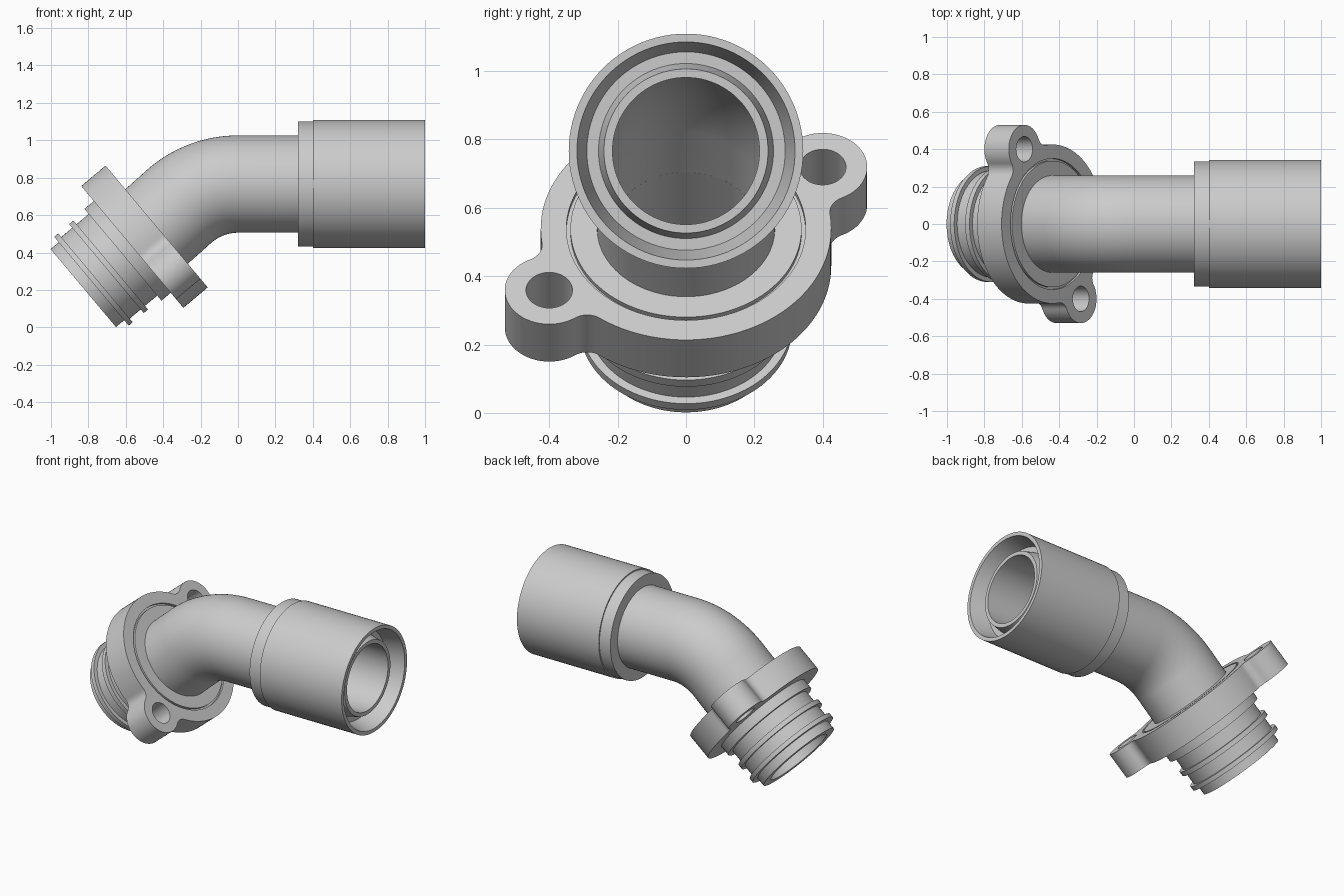
import bpy, bmesh
from math import sin, cos, pi, radians, acos, atan2
from mathutils import Vector, Matrix

cube = bpy.data.objects.get("Cube")
if cube:
    bpy.data.objects.remove(cube, do_unlink=True)

grey = bpy.data.materials.new("light_grey")
grey.use_nodes = True
grey.diffuse_color = (0.6, 0.6, 0.6, 1)
grey.node_tree.nodes["Principled BSDF"].inputs["Base Color"].default_value = (0.6, 0.6, 0.6, 1)

SEG = 96
BEND = radians(40)
PIPE_Z = 0.766
PIPE_R, BORE_R = 0.26, 0.215
SIDE = Vector((0, 1, 0))


def finish(name, bm):
    bmesh.ops.remove_doubles(bm, verts=bm.verts, dist=1e-5)
    bmesh.ops.recalc_face_normals(bm, faces=bm.faces)
    mesh = bpy.data.meshes.new(name)
    bm.to_mesh(mesh)
    bm.free()
    mesh.materials.append(grey)
    mesh.shade_smooth()
    mesh.set_sharp_from_angle(angle=radians(30))
    obj = bpy.data.objects.new(name, mesh)
    bpy.context.collection.objects.link(obj)
    return obj


def frame(origin, axis):
    """Matrix whose local z runs along axis and local x along the model's y."""
    axis = Vector(axis).normalized()
    m = Matrix((SIDE, axis.cross(SIDE), axis)).transposed().to_4x4()
    m.translation = origin
    return m


def ring(bm, m, r, t=0.0):
    return [bm.verts.new(m @ Vector((r * cos(2 * pi * i / SEG), r * sin(2 * pi * i / SEG), t)))
            for i in range(SEG)]


def skin(bm, rings):
    for a, b in zip(rings, rings[1:]):
        n = len(a)
        for i in range(n):
            j = (i + 1) % n
            bm.faces.new((a[i], a[j], b[j], b[i]))


def lathe(name, m, profile):
    bm = bmesh.new()
    skin(bm, [ring(bm, m, r, t) for r, t in profile])
    return finish(name, bm)


def arc(cx, cy, r, a0, a1, n):
    return [Vector((cx + r * cos(a0 + (a1 - a0) * i / n), cy + r * sin(a0 + (a1 - a0) * i / n)))
            for i in range(n + 1)]


# Frames of the straight socket end and the angled flange end
down = Vector((-cos(BEND), 0, -sin(BEND)))
flange_origin = Vector((-0.435, 0, 0.539))
socket_frame = frame((0, 0, PIPE_Z), (1, 0, 0))
flange_frame = frame(flange_origin, down)

# Bent pipe: straight run, arc, straight run to the flange, inside and outside walls
BEND_R = 0.475
stations = [frame((0.32, 0, PIPE_Z), (-1, 0, 0))]
for i in range(25):
    a = BEND * i / 24
    stations.append(frame((-BEND_R * sin(a), 0, PIPE_Z - BEND_R * (1 - cos(a))),
                          (-cos(a), 0, -sin(a))))
stations.append(frame(flange_origin + down * 0.005, down))
bm = bmesh.new()
skin(bm, [ring(bm, m, PIPE_R) for m in stations] +
     [ring(bm, m, BORE_R) for m in reversed(stations)])
finish("bent_pipe", bm)

# Socket: collar, outer shell with tapered mouth, recessed inner tube
lathe("socket", socket_frame, [
    (PIPE_R, 0.32), (0.335, 0.32), (0.335, 0.4), (0.343, 0.4), (0.343, 1),
    (0.319, 1), (0.29, 0.88), (0.256, 0.88), (0.24, 0.95), (BORE_R, 0.95), (BORE_R, 0.32)])

# Spigot: hub inside the flange with face groove, shoulder, two ridges, tip
lathe("spigot", flange_frame, [
    (BORE_R, 0), (0.338, 0), (0.338, 0.015), (0.35, 0.015), (0.35, 0.17),
    (0.32, 0.17), (0.32, 0.235), (0.285, 0.235), (0.285, 0.32), (0.31, 0.32),
    (0.31, 0.35), (0.285, 0.35), (0.285, 0.427), (0.31, 0.427), (0.31, 0.455),
    (0.272, 0.455), (0.272, 0.512), (BORE_R, 0.512), (BORE_R, 0)])

# Flange outline: disc with two lugs joined by fillets
DISC_R, LUG_R, FILLET, HOLE_R, THICK = 0.425, 0.13, 0.06, 0.068, 0.17
lug = Vector((0.4, -0.235))
dist, lug_angle = lug.length, atan2(lug.y, lug.x)
fa, fb = DISC_R + FILLET, LUG_R + FILLET
theta = acos((fa * fa + dist * dist - fb * fb) / (2 * fa * dist))
fx, fy = fa * cos(theta), -fa * sin(theta)
turn = atan2(-fy, dist - fx)
fillet = arc(fx, fy, FILLET, pi - theta, turn, 10)
half = fillet + arc(dist, 0, LUG_R, turn - pi, pi - turn, 32)[1:-1]
half += [Vector((p.x, -p.y)) for p in reversed(fillet)]
half += arc(0, 0, DISC_R, theta, pi - theta, 40)[1:-1]


def rotated(points, a):
    return [Matrix.Rotation(a, 2) @ p for p in points]


def circle(c, r, n):
    return arc(c.x, c.y, r, 0, 2 * pi, n)[:-1]


outline = rotated(half, lug_angle) + rotated(half, lug_angle + pi)
loops = [outline, circle(Vector((0, 0)), 0.35, SEG),
         circle(lug, HOLE_R, 40), circle(-lug, HOLE_R, 40)]

# Flange plate: walls around each loop, then filled front and back
bm = bmesh.new()
caps = {0: [], 1: []}
for loop in loops:
    levels = [[bm.verts.new(flange_frame @ Vector((p.x, p.y, t))) for p in loop]
              for t in (0, THICK)]
    skin(bm, levels)
    for k, verts in enumerate(levels):
        caps[k] += [bm.edges.get((verts[i - 1], verts[i])) for i in range(len(verts))]
for k in caps:
    bmesh.ops.triangle_fill(bm, edges=caps[k], use_beauty=True, normal=down)
finish("flange", bm)
